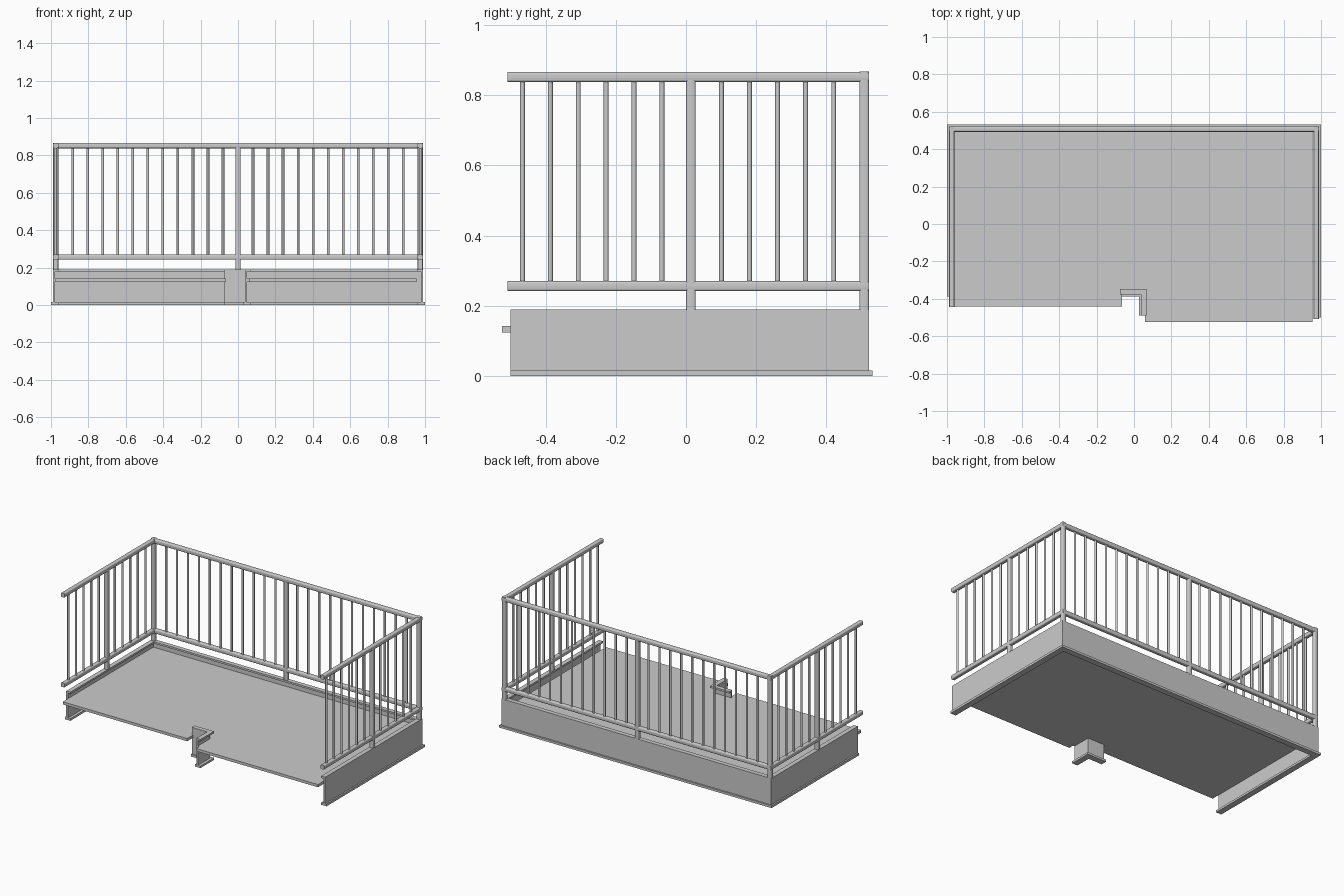
import bpy, bmesh, math
from mathutils import Vector

if "Cube" in bpy.data.objects:
    bpy.data.objects.remove(bpy.data.objects["Cube"])


def finish(name, bm, smooth=False):
    bmesh.ops.recalc_face_normals(bm, faces=bm.faces)
    me = bpy.data.meshes.new(name)
    bm.to_mesh(me)
    bm.free()
    ob = bpy.data.objects.new(name, me)
    bpy.context.collection.objects.link(ob)
    if smooth:
        bpy.ops.object.select_all(action='DESELECT')
        ob.select_set(True)
        bpy.context.view_layer.objects.active = ob
        bpy.ops.object.shade_smooth_by_angle(angle=math.radians(35))
    return ob


def bar(name, lo, hi, axis, r=0.006):
    """Box from lo to hi with the four edges along its axis rounded."""
    bm = bmesh.new()
    bmesh.ops.create_cube(bm, size=1)
    for v in bm.verts:
        v.co = Vector([l + (c + 0.5) * (h - l) for l, h, c in zip(lo, hi, v.co)])
    edges = [e for e in bm.edges
             if abs((e.verts[0].co - e.verts[1].co)[axis]) > 1e-5]
    bmesh.ops.bevel(bm, geom=edges, offset=r, segments=3, profile=0.5, affect='EDGES')
    return finish(name, bm, True)


def post(name, x, y, top):
    return bar(name, (x - W, y - W, 0.185), (x + W, y + W, top), 2)


def baluster(name, x, y):
    bm = bmesh.new()
    bmesh.ops.create_cone(bm, cap_ends=True, segments=12, radius1=0.007,
                          radius2=0.007, depth=0.59)
    bmesh.ops.translate(bm, verts=bm.verts, vec=(x, y, 0.555))
    return finish(name, bm, True)


def channel(name, path):
    """Sweep the edge-beam section along a mitred plan path, lips to the left."""
    prof = [(-.01, 0), (.03, 0), (.03, .014), (.012, .014), (.012, .178),
            (.03, .178), (.03, .19), (0, .19), (0, .015), (-.01, .015)]
    pts = [Vector(p) for p in path]
    normals = []
    for a, b in zip(pts, pts[1:]):
        d = (b - a).normalized()
        normals.append(Vector((-d.y, d.x)))
    bm = bmesh.new()
    rings = []
    for i, p in enumerate(pts):
        if 0 < i < len(pts) - 1:
            m = normals[i - 1] + normals[i]      # right-angle mitre
        else:
            m = normals[min(i, len(normals) - 1)]
        rings.append([bm.verts.new((p.x + m.x * o, p.y + m.y * o, z)) for o, z in prof])
    n = len(prof)
    for r, s in zip(rings, rings[1:]):
        for j in range(n):
            bm.faces.new((r[j], r[(j + 1) % n], s[(j + 1) % n], s[j]))
    bm.faces.new(rings[0])
    bm.faces.new(rings[-1])
    return finish(name, bm)


W = 0.0135                   # half width of rails and posts
SX, BY, MY = 0.9745, 0.508, 0.014   # side line, back line, side middle post
RAILS = (("top_rail", 0.838, 0.866), ("bottom_rail", 0.242, 0.27))

# Edge beams round the slab and round the column notch
channel("edge_beam", [(0.99, -0.5), (0.99, 0.521), (-0.99, 0.521), (-0.99, -0.387)])
channel("notch_beam", [(-0.075, -0.377), (0.037, -0.377), (0.037, -0.49)])

# Floor slab with stepped front edge and notch
outline = [(-0.978, -0.44), (-0.065, -0.44), (-0.065, -0.365), (0.049, -0.365),
           (0.049, -0.49), (0.06, -0.49), (0.06, -0.525), (0.955, -0.525),
           (0.955, 0.509), (-0.978, 0.509)]
bm = bmesh.new()
face = bm.faces.new([bm.verts.new((x, y, 0.124)) for x, y in outline])
ext = bmesh.ops.extrude_face_region(bm, geom=[face])
bmesh.ops.translate(bm, vec=(0, 0, 0.018),
                    verts=[g for g in ext["geom"] if isinstance(g, bmesh.types.BMVert)])
# keep the underside closed
if not any(f.calc_center_median().z < 0.125 for f in bm.faces):
    bm.faces.new([v for v in bm.verts if v.co.z < 0.13])
finish("floor", bm)

# Back railing
for name, z0, z1 in RAILS:
    bar("back_" + name, (-SX, BY - W, z0), (SX, BY + W, z1), 0)
post("back_middle_post", 0, BY, 0.845)
for s in (-1, 1):
    for k in range(1, 12):
        baluster("back_baluster", s * k * 0.0803, BY)

# Side railings; the left one is shorter
for side, s, end in (("left", -1, -0.445), ("right", 1, -0.508)):
    x = s * SX
    for name, z0, z1 in RAILS:
        bar(side + "_" + name, (x - W, end, z0), (x + W, BY + W, z1), 1)
    post(side + "_corner_post", x, BY, 0.867)
    post(side + "_middle_post", x, MY, 0.845)
    ys = [-0.466 + 0.0795 * k for k in range(6)] + [0.101 + 0.08 * k for k in range(5)]
    for y in ys:
        if y > end + 0.02:
            baluster(side + "_baluster", x, y)
